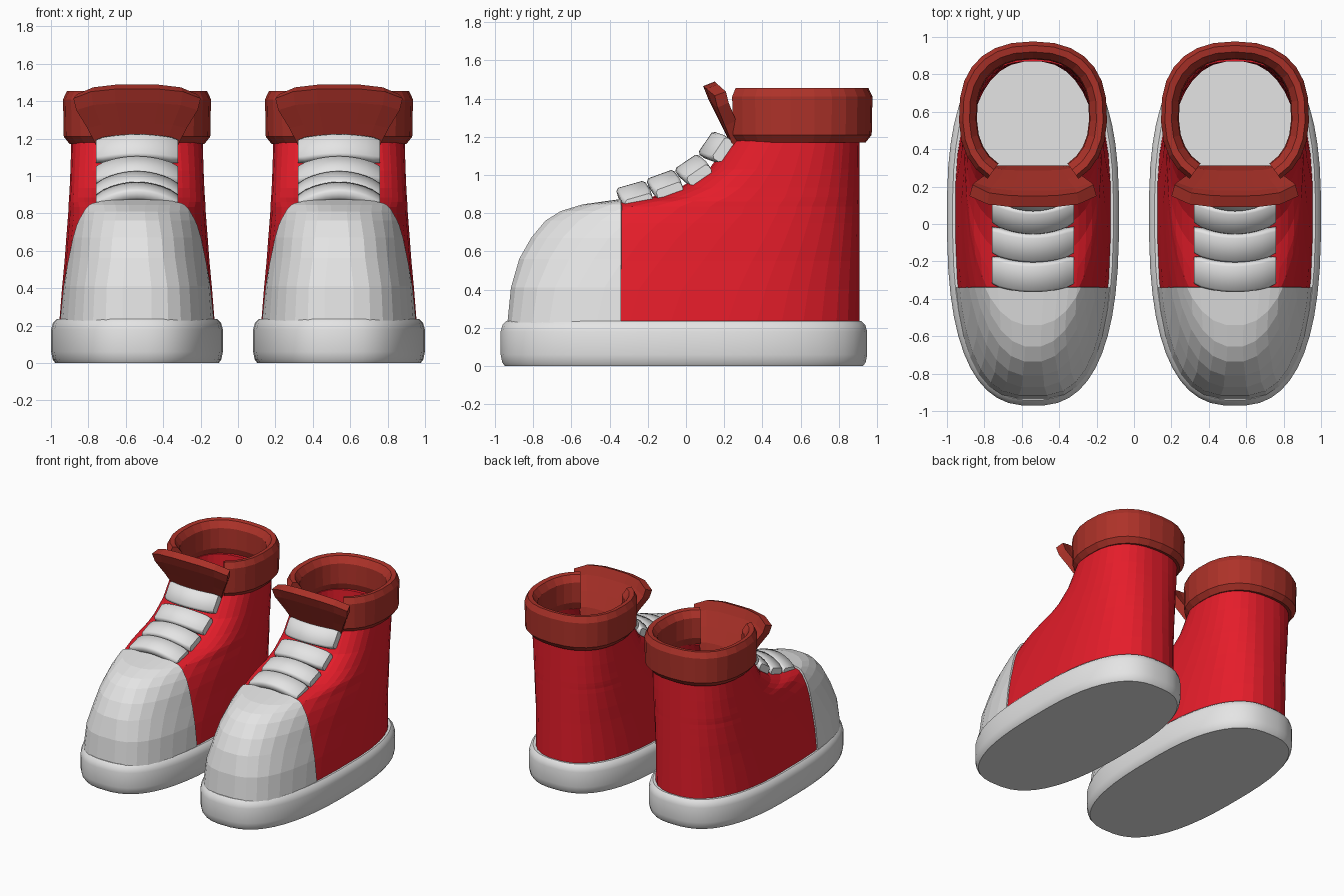
import bpy, bmesh, math

cube = bpy.data.objects.get("Cube")
if cube:
    bpy.data.objects.remove(cube, do_unlink=True)


def material(name, rgb):
    m = bpy.data.materials.new(name)
    m.use_nodes = True
    m.diffuse_color = (*rgb, 1)
    m.node_tree.nodes["Principled BSDF"].inputs["Base Color"].default_value = (*rgb, 1)
    return m


RED = material("bright red", (0.78, 0.012, 0.023))
BROWN = material("dark brick red", (0.42, 0.032, 0.022))
WHITE = material("off white", (0.78, 0.78, 0.78))


def power(v, e):
    return math.copysign(abs(v) ** e, v)


def outline(z, half, front, back, mid, p_front, p_back, n=36):
    """Foot-shaped horizontal ring, widest at y = mid."""
    pts = []
    for i in range(n):
        a = math.tau * (i + 0.5) / n
        s, c = math.sin(a), math.cos(a)
        p, reach = (p_back, back - mid) if s > 0 else (p_front, mid - front)
        pts.append((half * power(c, 2 / p), mid + reach * power(s, 2 / p), z))
    return pts


def skin(rings, around=True, caps=False):
    """Joins rows of points with quads."""
    bm = bmesh.new()
    rows = [[bm.verts.new(p) for p in r] for r in rings]
    n = len(rows[0])
    for a, b in zip(rows, rows[1:]):
        for i in range(n if around else n - 1):
            j = (i + 1) % n
            bm.faces.new((a[i], a[j], b[j], b[i]))
    if caps:
        bm.faces.new(rows[0])
        bm.faces.new(rows[-1])
        bmesh.ops.recalc_face_normals(bm, faces=bm.faces)
    return bm


def finish(bm, name, mat, x, wall=0, smooth=None):
    me = bpy.data.meshes.new(name)
    bm.to_mesh(me)
    bm.free()
    ob = bpy.data.objects.new(name, me)
    bpy.context.collection.objects.link(ob)
    me.materials.append(mat)
    ob.location.x = x
    if wall:
        mod = ob.modifiers.new("wall", "SOLIDIFY")
        mod.thickness, mod.offset = wall, -1
    if smooth:
        bpy.ops.object.select_all(action="DESELECT")
        ob.select_set(True)
        bpy.context.view_layer.objects.active = ob
        bpy.ops.object.shade_smooth_by_angle(angle=math.radians(smooth))
    return ob


# Upper: height, half width, front y, widest y, roundness of the front
UPPER = [
    (0.20, 0.418, -0.925, 0.10, 2.9),
    (0.40, 0.402, -0.905, 0.18, 2.9),
    (0.55, 0.388, -0.862, 0.26, 2.6),
    (0.66, 0.380, -0.80, 0.33, 2.5),
    (0.75, 0.373, -0.725, 0.38, 2.3),
    (0.80, 0.369, -0.645, 0.41, 2.2),
    (0.835, 0.367, -0.53, 0.42, 2.3),
    (0.86, 0.366, -0.35, 0.44, 2.6),
    (0.885, 0.364, -0.18, 0.46, 2.8),
    (0.935, 0.361, -0.03, 0.48, 2.8),
    (1.03, 0.357, 0.12, 0.52, 2.8),
    (1.19, 0.352, 0.23, 0.57, 2.6),
]


def upper(grow, cut_y, keep_front):
    bm = skin([outline(z + grow * 0.8, w + grow * 0.6, f - grow, 0.91, m, p, 2.4)
               for z, w, f, m, p in UPPER])
    bmesh.ops.bisect_plane(bm, geom=bm.verts[:] + bm.edges[:] + bm.faces[:],
                           plane_co=(0, cut_y, 0), plane_no=(0, 1, 0),
                           clear_outer=keep_front, clear_inner=not keep_front)
    return bm


def sole():
    levels = [(0, -0.022), (0.02, -0.008), (0.06, 0), (0.18, 0),
              (0.215, -0.01), (0.235, -0.03)]
    return skin([outline(z, 0.46 + g, -0.972 - g, 0.95 + g, 0.05, 2.6, 2.6, 48)
                 for z, g in levels], caps=True)


def collar():
    # Chamfered band swept round the ankle, open at the front
    section = [(0.36, 1.17), (0.392, 1.21), (0.396, 1.41), (0.375, 1.455),
               (0.34, 1.45), (0.305, 1.40), (0.30, 1.24), (0.32, 1.18)]
    rings, steps, gap = [], 22, math.radians(34)
    for i in range(steps + 1):
        a = gap + (math.tau - 2 * gap) * i / steps
        s, c = power(math.sin(a), 0.84), power(math.cos(a), 0.84)
        rings.append([(r * s, 0.58 - r * c, z) for r, z in section])
    return skin(rings, caps=True)


def tongue():
    # Flap that widens and leans forward towards the top
    rows = [(0.25, 1.08, 0.19), (0.225, 1.18, 0.22), (0.175, 1.28, 0.265),
            (0.12, 1.39, 0.325), (0.09, 1.465, 0.34)]
    grid = []
    for k, (y, z, half) in enumerate(rows):
        lean = k / 4
        grid.append([(u * half, y + 0.06 * lean * u ** 4, z - 0.05 * lean * u ** 4)
                     for u in (-1, -0.72, -0.35, 0, 0.35, 0.72, 1)])
    return skin(grid, around=False)


def lace(y, z, tilt, length):
    # Rounded strap arched over the instep
    a = math.radians(tilt)
    arch = a + math.radians(15)
    along, normal = (math.cos(a), math.sin(a)), (-math.sin(a), math.cos(a))
    l, t, b = length / 2, 0.031, 0.014
    section = [(-l, -t + b), (-l + b, -t), (l - b, -t), (l, -t + b),
               (l, t - b), (l - b, t), (-l + b, t), (-l, t - b)]
    rings, steps = [], 12
    for i in range(steps + 1):
        u = 2 * i / steps - 1
        rise = 0.025 - 0.072 * u * u
        shrink = 0.9 if abs(u) == 1 else 1
        rings.append([(0.218 * u,
                       y + (along[0] * p + normal[0] * q) * shrink - math.sin(arch) * rise,
                       z + (along[1] * p + normal[1] * q) * shrink + math.cos(arch) * rise)
                      for p, q in section])
    return skin(rings, caps=True)


LACES = [(-0.27, 0.9, 16, 0.16), (-0.112, 0.955, 20, 0.155),
         (0.035, 1.03, 34, 0.15), (0.15, 1.147, 56, 0.145)]

# The pair of shoes
for side, x in (("right", -0.54), ("left", 0.54)):
    finish(sole(), side + "_sole", WHITE, x, smooth=40)
    finish(upper(0, -0.36, False), side + "_upper", RED, x, wall=0.04)
    finish(upper(0.014, -0.34, True), side + "_toe_cap", WHITE, x, wall=0.04)
    finish(collar(), side + "_collar", BROWN, x)
    finish(tongue(), side + "_tongue", BROWN, x, wall=0.065)
    for k, spec in enumerate(LACES, 1):
        finish(lace(*spec), f"{side}_lace_{k}", WHITE, x, smooth=50)
